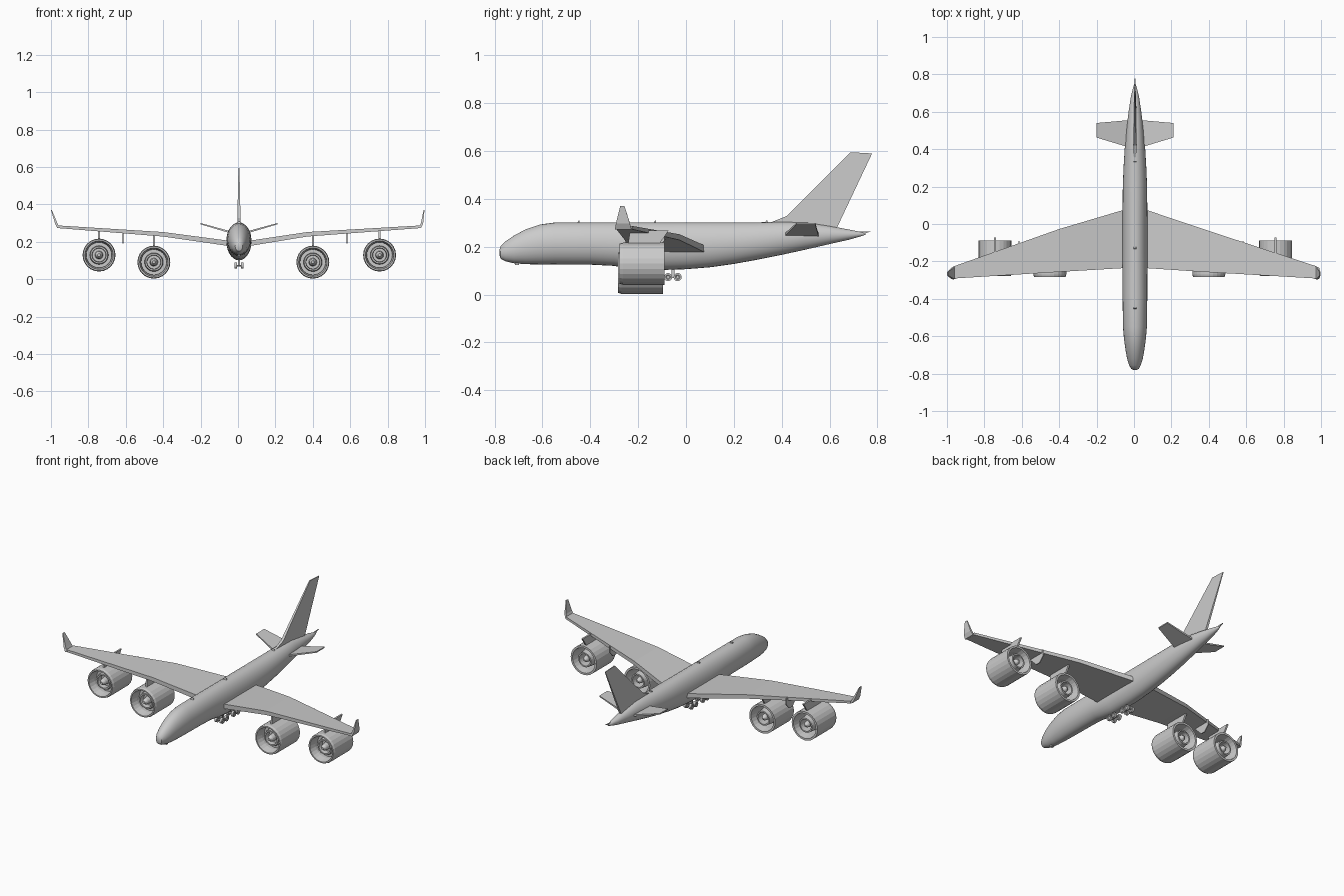
import bpy, bmesh, math
from mathutils import Vector

if "Cube" in bpy.data.objects:
    bpy.data.objects.remove(bpy.data.objects["Cube"])


def loft(name, rings, smooth=None):
    """Skin a list of equal-length point rings and cap both ends."""
    bm = bmesh.new()
    rows = [[bm.verts.new(p) for p in ring] for ring in rings]
    n = len(rows[0])
    for a, b in zip(rows, rows[1:]):
        for i in range(n):
            bm.faces.new((a[i], a[(i + 1) % n], b[(i + 1) % n], b[i]))
    bm.faces.new(rows[0][::-1])
    bm.faces.new(rows[-1])
    return finish(name, bm, smooth)


def finish(name, bm, smooth=None):
    bmesh.ops.recalc_face_normals(bm, faces=bm.faces[:])
    mesh = bpy.data.meshes.new(name)
    bm.to_mesh(mesh)
    bm.free()
    ob = bpy.data.objects.new(name, mesh)
    bpy.context.collection.objects.link(ob)
    if smooth:
        bpy.ops.object.select_all(action='DESELECT')
        bpy.context.view_layer.objects.active = ob
        ob.select_set(True)
        bpy.ops.object.shade_smooth_by_angle(angle=math.radians(smooth))
    return ob


def lathe(name, profile, centre, axis='y', n=24, closed=False, smooth=None):
    """Spin (radius, offset) points round an axis through centre."""
    bm = bmesh.new()
    rows = []
    for r, o in profile:
        row = []
        for i in range(n):
            a = 2 * math.pi * i / n
            u, v = r * math.cos(a), r * math.sin(a)
            p = (u, o, v) if axis == 'y' else (o, u, v)
            row.append(bm.verts.new(Vector(p) + Vector(centre)))
        rows.append(row)
    pairs = list(zip(rows, rows[1:]))
    if closed:
        pairs.append((rows[-1], rows[0]))
    else:
        bm.faces.new(rows[0])
        bm.faces.new(rows[-1])
    for a, b in pairs:
        for i in range(n):
            bm.faces.new((a[i], a[(i + 1) % n], b[(i + 1) % n], b[i]))
    return finish(name, bm, smooth)


def flat_section(x, y0, y1, z, t):
    return [(x, y0, z - t), (x, y1, z - t), (x, y1, z), (x, y0, z)]


def plate(name, x, t, outline):
    """Thin upright plate from a (y, z) outline."""
    return loft(name, [[(x + s * t / 2, y, z) for y, z in outline] for s in (-1, 1)])


CX = 0.005

# Fuselage: (y, top z, bottom z, half width)
stations = [
    (-.780, .187, .165, .008), (-.775, .202, .150, .020), (-.755, .222, .139, .031),
    (-.72, .246, .131, .042), (-.67, .273, .127, .051), (-.61, .293, .126, .059),
    (-.55, .301, .126, .064), (-.40, .302, .125, .066), (-.30, .302, .120, .066),
    (-.24, .302, .108, .067), (-.16, .302, .101, .067), (0, .302, .106, .067),
    (.10, .302, .114, .066), (.20, .302, .128, .065), (.30, .302, .146, .061),
    (.40, .304, .166, .055), (.50, .303, .188, .046), (.60, .287, .211, .034),
    (.68, .272, .229, .022), (.73, .262, .243, .010), (.75, .257, .250, .003)]
fuselage = []
for y, top, bot, w in stations:
    mid = (top + bot) / 2
    fuselage.append([(CX + w * math.cos(a), y, mid + (top - bot) / 2 * math.sin(a))
                     for a in [2 * math.pi * i / 28 for i in range(28)]])
loft("fuselage", fuselage, 35)
plate("tail_spike", CX, .006, [(.62, .275), (.70, .262), (.775, .264), (.73, .25), (.66, .25)])

# Wings and winglets, the two sides differ slightly
for side, s, kink, tip, end in (("left", -1, -.40, -.96, -1), ("right", 1, .37, .972, .997)):
    loft(side + "_wing", [
        flat_section(CX, -.233, .088, .195, .028),
        flat_section(CX + s * .065, -.236, .074, .207, .028),
        flat_section(kink, -.256, -.027, .252, .024),
        flat_section(tip, -.291, -.225, .287, .014)])
    i = -s * .006
    loft(side + "_winglet", [
        [(tip + i, -.293, .275), (tip + i, -.228, .275),
         (tip - i, -.228, .273), (tip - i, -.297, .273)],
        [(tip + s * .012 + i, -.291, .30), (tip + s * .012 + i, -.235, .30),
         (tip + s * .012 - i, -.235, .298), (tip + s * .012 - i, -.293, .298)],
        [(end + i * .8, -.275, .37), (end + i * .8, -.257, .37),
         (end, -.257, .37), (end, -.275, .37)]])
    # Tailplanes
    loft(side + "_tailplane", [
        flat_section(CX, .40, .558, .244, .012),
        flat_section(CX + s * .205, .462, .54, .30, .007)])

# Tail fin
fin = [(.34, .296, .008), (.42, .328, .012), (.687, .595, .004),
       (.778, .590, .003), (.63, .277, .010), (.50, .275, .014)]
loft("tail_fin", [[(CX + k * t, y, z) for y, z, t in fin] for k in (-.7, .7)])

# Engines: hollow nacelle, fan plate and core, hung on pylons
engines = [("left_outer", -.743, -.183, .129, .268), ("left_inner", -.45, -.19, .091, .24),
           ("right_inner", .40, -.19, .091, .24), ("right_outer", .757, -.183, .129, .268)]
for name, x, y, z, wing_z in engines:
    c = (x, y, z)
    lathe(name + "_nacelle", [(.084, -.094), (.088, -.08), (.088, .094), (.076, .094),
                              (.070, .05), (.068, -.05), (.076, -.094)], c, closed=True)
    lathe(name + "_fan", [(.069, -.028), (.069, -.018)], c)
    lathe(name + "_core", [(.046, -.06), (.050, -.05), (.050, .03), (.044, .085), (.036, .085),
                           (.036, .01), (.036, -.045), (.038, -.06)], c, closed=True)
    lathe(name + "_spinner", [(.008, -.082), (.018, -.065), (.022, -.03), (.022, .045),
                              (.016, .075), (.005, .09)], c, n=16)
    plate(name + "_pylon", x, .010, [(y - .06, z + .08), (y + .07, z + .08),
                                     (y + .11, wing_z), (y - .05, wing_z)])

# Fairing blades below the wings
for name, x in (("left_fairing", -.615), ("right_fairing", .582)):
    plate(name, x, .006, [(-.22, .262), (-.09, .262), (-.09, .225), (-.12, .192), (-.15, .192)])

# Main landing gear
for j, y in enumerate((-.185, -.145, -.075, -.035)):
    for s in (-1, 1):
        lathe(f"wheel_{j}_{s}", [(.006, -.004), (.010, -.007), (.017, -.007), (.017, .007),
                                 (.010, .007), (.006, .004)],
              (CX + s * .017, y, .073), 'x', 14)
    lathe(f"axle_{j}", [(.004, -.02), (.004, .02)], (CX, y, .073), 'x', 8)
for y in (-.165, -.055):
    plate("gear_beam", CX, .008, [(y - .022, .069), (y + .022, .069), (y + .022, .077), (y - .022, .077)])
    plate("gear_strut", CX, .010, [(y - .006, .07), (y + .006, .07), (y + .006, .12), (y - .006, .12)])

# Small aerials on the roof and under the nose
for y in (-.45, -.13, .335):
    plate("aerial", CX, .018, [(y - .006, .298), (y + .006, .298), (y + .005, .309), (y, .309)])
plate("nose_probe", CX, .018, [(-.718, .140), (-.698, .140), (-.698, .124), (-.714, .124)])
